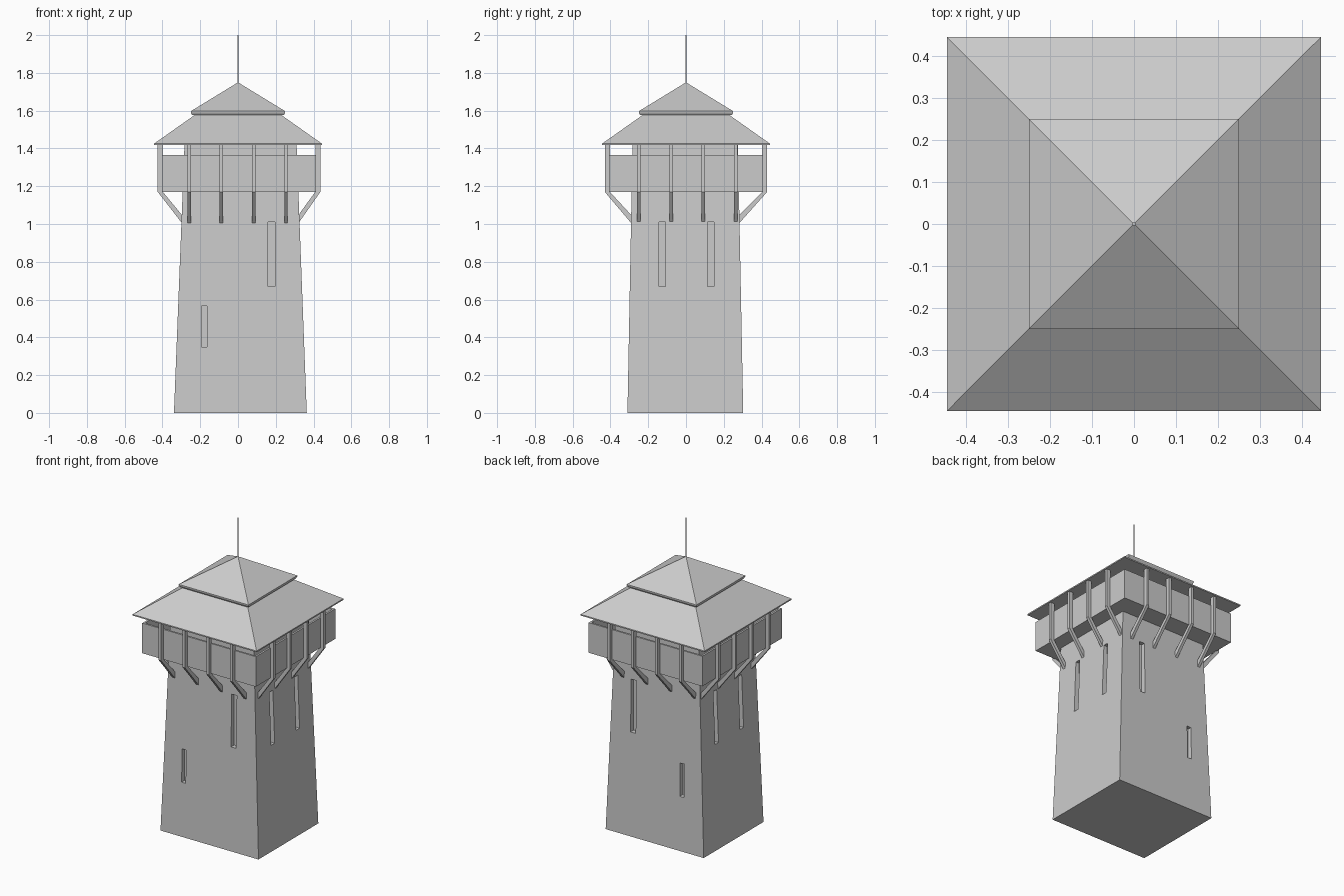
import bpy, bmesh

if "Cube" in bpy.data.objects:
    bpy.data.objects.remove(bpy.data.objects["Cube"])


def finish(name, bm):
    bmesh.ops.remove_doubles(bm, verts=bm.verts, dist=1e-5)
    bmesh.ops.recalc_face_normals(bm, faces=bm.faces)
    me = bpy.data.meshes.new(name)
    bm.to_mesh(me)
    bm.free()
    ob = bpy.data.objects.new(name, me)
    bpy.context.collection.objects.link(ob)
    return ob


def loft(bm, rings):
    """Stack of rectangles (x0, x1, y0, y1, z), joined and capped."""
    loops = [[bm.verts.new(p) for p in
              ((a, c, z), (b, c, z), (b, d, z), (a, d, z))]
             for a, b, c, d, z in rings]
    bm.faces.new(loops[0][::-1])
    bm.faces.new(loops[-1])
    for lo, hi in zip(loops, loops[1:]):
        for i in range(4):
            j = (i + 1) % 4
            bm.faces.new((lo[i], lo[j], hi[j], hi[i]))


def loft_object(name, rings):
    bm = bmesh.new()
    loft(bm, rings)
    return finish(name, bm)


def square(r, z):
    return (-r, r, -r, r, z)


def box(bm, a, b, c, d, z0, z1):
    loft(bm, [(a, b, c, d, z0), (a, b, c, d, z1)])


# tapered shaft
shaft = loft_object("tower_shaft", [(-0.339, 0.364, -0.31, 0.303, 0),
                                    (-0.283, 0.31, -0.283, 0.275, 1.425)])

# slit windows, cut as shallow recesses
bm = bmesh.new()
for x0, x1, z0, z1, d in ((0.158, 0.195, 0.67, 1.01, 0.265),
                          (-0.192, -0.163, 0.35, 0.565, 0.272)):
    box(bm, x0, x1, -0.5, -d, z0, z1)
    box(bm, x0, x1, d - 0.007, 0.5, z0, z1)
for y0, y1 in ((-0.143, -0.108), (0.113, 0.147)):
    box(bm, -0.5, -0.275, y0, y1, 0.67, 1.01)
    box(bm, 0.302, 0.5, y0, y1, 0.67, 1.01)
cutter = finish("window_cutter", bm)
cutter.hide_render = True
mod = shaft.modifiers.new("windows", 'BOOLEAN')
mod.operation = 'DIFFERENCE'
mod.solver = 'EXACT'
mod.object = cutter
bpy.context.view_layer.objects.active = shaft
bpy.ops.object.modifier_apply(modifier=mod.name)
bpy.data.objects.remove(cutter)

# gallery: floor with hollow parapet
X0, X1, Y0, Y1, T = -0.402, 0.413, -0.407, 0.407, 0.012
outer = (X0, X1, Y0, Y1)
inner = (X0 + T, X1 - T, Y0 + T, Y1 - T)
loft_object("gallery_parapet", [outer + (1.17,), outer + (1.365,),
                                inner + (1.365,), inner + (1.182,)])


# posts with diagonal brackets, four per side
def posts(name, axis, sign, face, wall, centres):
    profile = [(face + 0.023, 1.425), (face + 0.023, 1.17), (wall, 1.0),
               (wall, 1.043), (face - 0.004, 1.17), (face - 0.004, 1.425)]
    bm = bmesh.new()
    for c in centres:
        ends = []
        for t in (c - 0.009, c + 0.009):
            ends.append([bm.verts.new((sign * d, t, z) if axis == 'x'
                                      else (t, sign * d, z))
                         for d, z in profile])
        bm.faces.new(ends[0])
        bm.faces.new(ends[1][::-1])
        for i in range(6):
            j = (i + 1) % 6
            bm.faces.new((ends[0][i], ends[0][j], ends[1][j], ends[1][i]))
    finish(name, bm)


along_x = [-0.259 + 0.171 * i for i in range(4)]
along_y = [-0.25 + 0.171 * i for i in range(4)]
posts("front_posts", 'y', -1, -Y0, 0.286, along_x)
posts("back_posts", 'y', 1, Y1, 0.278, along_x)
posts("left_posts", 'x', -1, -X0, 0.293, along_y)
posts("right_posts", 'x', 1, X1, 0.317, along_y)

# two-tier pyramid roof
loft_object("lower_roof", [square(0.445, 1.417), square(0.445, 1.425),
                           square(0.225, 1.58)])
loft_object("upper_roof", [square(0.243, 1.577), square(0.25, 1.59),
                           square(0.25, 1.597), square(0.003, 1.748)])

# flag pole
loft_object("roof_spike", [square(0.003, 1.74), square(0.003, 2.0)])
